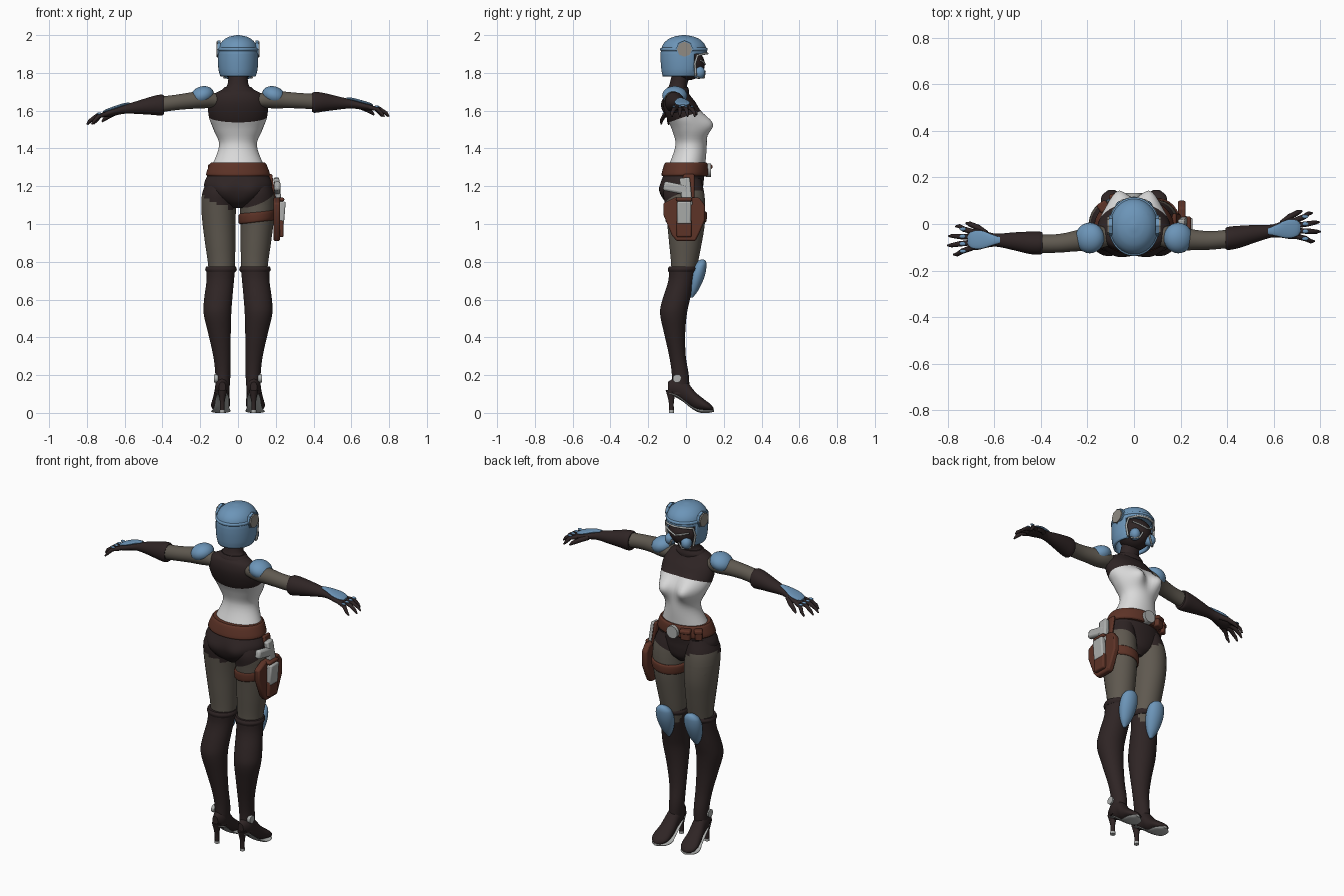
import bpy, bmesh, math
from mathutils import Vector

if "Cube" in bpy.data.objects:
    bpy.data.objects.remove(bpy.data.objects["Cube"])

def material(name, r, g, b):
    m = bpy.data.materials.new(name)
    m.use_nodes = True
    m.diffuse_color = (r, g, b, 1)
    m.node_tree.nodes["Principled BSDF"].inputs["Base Color"].default_value = (r, g, b, 1)
    return m

DARK = material("dark_leather", .028, .018, .018)
GREY = material("olive_grey_cloth", .115, .1, .08)
WHITE = material("white_cloth", .7, .7, .7)
BLUE = material("blue_armour", .15, .3, .48)
BROWN = material("brown_leather", .11, .033, .02)
METAL = material("pale_metal", .42, .43, .42)
BEIGE = material("beige_cap", .28, .26, .23)
parts = []

def finish(name, bm, *mats):
    bmesh.ops.recalc_face_normals(bm, faces=bm.faces)
    mesh = bpy.data.meshes.new(name)
    bm.to_mesh(mesh)
    bm.free()
    for m in mats:
        mesh.materials.append(m)
    ob = bpy.data.objects.new(name, mesh)
    bpy.context.collection.objects.link(ob)
    parts.append(ob)
    return ob

def smooth_keys(keys, sub):
    """Smooth interpolation of section tuples, the first entry being the position."""
    def slope(i, j):
        a, b = keys[max(i - 1, 0)], keys[min(i + 1, len(keys) - 1)]
        return (b[j] - a[j]) / (b[0] - a[0])
    out = []
    for i in range(len(keys) - 1):
        a, b = keys[i], keys[i + 1]
        h = b[0] - a[0]
        for k in range(sub):
            t = k / sub
            row = [a[0] + h * t]
            for j in range(1, 5):
                row.append((2*t**3 - 3*t*t + 1) * a[j] + (t**3 - 2*t*t + t) * h * slope(i, j)
                           + (3*t*t - 2*t**3) * b[j] + (t**3 - t*t) * h * slope(i + 1, j))
            out.append(row)
    return out + [list(keys[-1])]

def loft(name, keys, mats, axis="z", n=28, sub=4, s=1, warp=None, cuts=(), rule=None, drop=None):
    """Elliptical sections along an axis: (position, centre a, centre b, radius a, radius b)."""
    bm = bmesh.new()
    rings = []
    for p, ca, cb, ra, rb in smooth_keys(keys, sub):
        ring = []
        for k in range(n):
            t = 2 * math.pi * (k + .5) / n
            a = ca + max(ra, .002) * math.cos(t)
            b = cb + max(rb, .002) * math.sin(t)
            co = Vector({"z": (a, b, p), "x": (p, a, b), "y": (a, p, b)}[axis])
            if warp:
                co = Vector(warp(*co))
            ring.append(bm.verts.new((co.x * s, co.y, co.z)))
        rings.append(ring)
    for r, q in zip(rings, rings[1:]):
        for k in range(n):
            bm.faces.new((r[k], r[(k + 1) % n], q[(k + 1) % n], q[k]))
    bm.faces.new(rings[0])
    bm.faces.new(rings[-1])
    # colour borders and openings follow clean cuts
    for co, no in cuts:
        bmesh.ops.bisect_plane(bm, geom=bm.verts[:] + bm.edges[:] + bm.faces[:], plane_co=co, plane_no=no)
    if rule:
        for f in bm.faces:
            f.material_index = rule(f.calc_center_median())
    if drop:
        gone = [f for f in bm.faces if drop(f.calc_center_median())]
        bmesh.ops.delete(bm, geom=gone, context="FACES")
    return finish(name, bm, *mats)

def take(name, mat, scale, rot):
    ob = bpy.context.object
    ob.name, ob.scale, ob.rotation_euler = name, scale, rot
    ob.data.materials.append(mat)
    parts.append(ob)
    return ob

def box(name, loc, size, mat, rot=(0, 0, 0), bevel=.008):
    bpy.ops.mesh.primitive_cube_add(size=1, location=loc)
    ob = take(name, mat, size, rot)
    bpy.ops.object.transform_apply(location=False, rotation=False, scale=True)
    mod = ob.modifiers.new("bevel", "BEVEL")
    mod.width, mod.segments = bevel, 2

def ball(name, loc, size, mat, rot=(0, 0, 0)):
    bpy.ops.mesh.primitive_uv_sphere_add(segments=24, ring_count=14, location=loc)
    take(name, mat, size, rot)

def disc(name, loc, r, depth, mat, rot, sides=20):
    bpy.ops.mesh.primitive_cylinder_add(vertices=sides, radius=r, depth=depth, location=loc)
    take(name, mat, (1, 1, 1), rot)

def tube(name, pts, radii, mat):
    cu = bpy.data.curves.new(name, "CURVE")
    cu.dimensions, cu.bevel_depth, cu.bevel_resolution, cu.use_fill_caps = "3D", 1, 3, True
    sp = cu.splines.new("POLY")
    sp.points.add(len(pts) - 1)
    for p, co, r in zip(sp.points, pts, radii):
        p.co, p.radius = (*co, 1), r
    cu.materials.append(mat)
    bpy.context.collection.objects.link(bpy.data.objects.new(name, cu))

# torso, with bust and seat pushed out of the plain sections
def figure(x, y, z):
    if y > 0:
        y += .055 * math.exp(-((abs(x) - .07) / .05)**2 - ((z - 1.53) / .055)**2)
    elif z < 1.3:
        y -= .02 * math.exp(-((abs(x) - .08) / .06)**2 - ((z - 1.17) / .06)**2)
    return x, y, z

top_no = Vector((0, -.35, 1))
loft("torso", [(1.085, 0, -.01, .04, .06), (1.12, 0, -.015, .11, .095), (1.17, 0, -.02, .165, .11),
               (1.21, 0, -.02, .18, .112), (1.26, 0, -.01, .16, .108), (1.31, 0, .005, .137, .097),
               (1.42, 0, .027, .1, .083), (1.5, 0, .015, .13, .09), (1.57, 0, -.01, .155, .096),
               (1.64, 0, -.035, .155, .088), (1.69, 0, -.05, .125, .066), (1.72, 0, -.045, .068, .05),
               (1.76, 0, -.035, .052, .047), (1.86, 0, -.01, .052, .05)],
     (DARK, WHITE), n=48, sub=5, warp=figure, cuts=[((0, 0, 1.57), top_no)],
     rule=lambda c: int(c.z > 1.29 and (c - Vector((0, 0, 1.57))).dot(top_no) < 0))
loft("collar", [(1.69, 0, -.045, .085, .062), (1.705, 0, -.045, .088, .062), (1.725, 0, -.043, .07, .054)], (DARK,))

# belt with buckle and pouches
loft("belt", [(1.255, 0, -.008, .163, .12), (1.263, 0, -.006, .17, .124),
              (1.315, 0, 0, .151, .116), (1.325, 0, 0, .143, .108)], (BROWN,), n=40)
disc("belt_buckle", (0, .118, 1.285), .036, .03, METAL, (math.pi / 2, 0, 0))
for x, y, w in ((-.075, .108, .055), (-.132, .07, .04)):
    box("belt_pouch", (x, y, 1.283), (w, .04, .06), BROWN, (0, 0, -x * 4.5))
    box("pouch_flap", (x, y + .004, 1.303), (w + .006, .044, .024), BROWN, (0, 0, -x * 4.5))

# legs, boots and knee pads
hem_co, hem_no = Vector((.1, 0, 1.135)), Vector((-.4, -.3, 1))
for s in (1, -1):
    loft("leg", [(.7, .09, -.02, .066, .062), (.77, .087, -.01, .07, .068), (.9, .094, -.003, .081, .087),
                 (1.0, .1, 0, .088, .1), (1.1, .103, -.005, .092, .107), (1.17, .1, -.012, .088, .108),
                 (1.24, .09, -.01, .068, .09)], (GREY, DARK), s=s, cuts=[(hem_co, hem_no), ((.1, 0, 1.1), (0, 0, 1))],
         rule=lambda c: int((Vector((abs(c.x), c.y, c.z)) - hem_co).dot(hem_no) > 0))
    loft("boot", [(.1, .083, -.03, .036, .05), (.2, .08, -.03, .04, .045), (.3, .085, -.045, .046, .044),
                  (.42, .098, -.06, .06, .056), (.53, .109, -.066, .074, .072), (.6, .105, -.052, .075, .073),
                  (.7, .094, -.026, .073, .068), (.77, .09, -.018, .076, .073)], (DARK,), s=s)
    loft("boot_cuff", [(.745, .09, -.02, .077, .073), (.76, .09, -.018, .084, .079),
                       (.775, .09, -.017, .078, .074)], (DARK,), s=s)
    loft("knee_pad", [(.61, .092, .03, .008, .006), (.65, .092, .04, .032, .026), (.72, .092, .058, .05, .04),
                      (.78, .092, .075, .047, .034), (.805, .092, .084, .027, .02), (.813, .092, .088, .006, .004)],
         (BLUE,), s=s)
    loft("shoe", [(-.095, .083, .135, .018, .03), (-.05, .083, .135, .037, .055), (0, .085, .11, .039, .06),
                  (.05, .089, .065, .046, .045), (.1, .093, .04, .05, .029), (.13, .095, .028, .037, .018),
                  (.145, .096, .02, .01, .008)], (DARK,), axis="y", s=s)
    loft("sole", [(-.09, .083, .105, .02, .006), (-.04, .083, .085, .034, .007), (.03, .087, .03, .04, .007),
                  (.07, .09, .011, .05, .009), (.12, .094, .009, .045, .009), (.147, .096, .012, .014, .006)],
         (METAL,), axis="y", s=s)
    loft("heel", [(.012, .083, -.077, .012, .013), (.06, .083, -.078, .013, .014), (.12, .083, -.08, .025, .028)],
         (DARK,), s=s, n=16)
    disc("heel_tip", (s * .083, -.077, .007), .014, .014, METAL, (0, 0, 0))
    disc("ankle_stud", (s * .117, -.048, .182), .022, .02, METAL, (0, math.pi / 2, 0))

# arms, gloves and hands, one reaching slightly further forward and higher
for s in (1, -1):
    def pose(x, y, z):
        d = s * max(x - .2, 0)
        return x, y + .05 * d, z + .035 * d

    def at(x, y, z):
        x, y, z = pose(x, y, z)
        return s * x, y, z

    loft("arm", [(.11, -.055, 1.655, .04, .035), (.18, -.06, 1.66, .055, .048), (.25, -.07, 1.655, .045, .044),
                 (.33, -.077, 1.648, .04, .041), (.43, -.072, 1.638, .04, .042)], (GREY,), axis="x", s=s, warp=pose)
    ball("shoulder_pad", (s * .19, -.06, 1.68), (.064, .066, .048), BLUE, (0, s * .35, 0))
    loft("glove", [(.392, -.072, 1.637, .045, .05), (.405, -.072, 1.637, .05, .056), (.45, -.068, 1.636, .048, .05),
                   (.52, -.058, 1.63, .038, .037), (.59, -.05, 1.623, .028, .025), (.63, -.046, 1.616, .034, .022),
                   (.67, -.043, 1.607, .045, .021), (.7, -.043, 1.6, .044, .017), (.715, -.043, 1.597, .036, .01)],
         (DARK,), axis="x", s=s, warp=pose)
    loft("hand_plate", [(.575, -.05, 1.652, .012, .005), (.61, -.048, 1.645, .024, .008),
                        (.66, -.044, 1.629, .04, .009), (.7, -.043, 1.617, .034, .007), (.715, -.043, 1.611, .016, .004)],
         (BLUE,), axis="x", s=s, warp=pose)
    for k, reach in enumerate((.765, .795, .8, .775)):
        y = -.008 - .023 * k
        tip = y + (y + .043) * .75
        mid = (y + tip) / 2
        tube("finger", [at(.695, y, 1.6), at((.7 + reach) / 2, mid, 1.59), at(reach - .015, tip, 1.567),
                        at(reach, tip, 1.548)], (.012, .0115, .009, .004), DARK)
        ball("knuckle_plate", at(.735, mid, 1.603), (.014, .008, .006), BLUE)
    tube("thumb", [at(.635, -.02, 1.61), at(.67, .008, 1.595), at(.705, .025, 1.575), at(.72, .03, 1.56)],
         (.014, .013, .011, .005), DARK)

# helmet shell, cut open at the face
helmet = loft("helmet", [(1.782, 0, -.018, .094, .106), (1.82, 0, -.013, .104, .118), (1.9, 0, -.011, .107, .124),
                         (1.945, 0, -.011, .099, .114), (1.975, 0, -.011, .076, .088), (1.992, 0, -.011, .045, .052),
                         (2, 0, -.011, .008, .01)], (BLUE,), n=40, cuts=[((0, .045, 0), (0, 1, 0)), ((0, 0, 1.9), (0, 0, 1))],
              drop=lambda c: c.z < 1.783 or (c.y > .045 and c.z < 1.9))
shell = helmet.modifiers.new("thickness", "SOLIDIFY")
shell.thickness, shell.offset = .012, -1
loft("helmet_band", [(1.916, 0, -.011, .105, .122), (1.921, 0, -.011, .109, .126), (1.93, 0, -.011, .108, .125),
                     (1.934, 0, -.011, .101, .117)], (BLUE,), n=40)
ball("masked_face", (0, .006, 1.845), (.09, .094, .085), DARK)
rim = [(.085, .052, 1.785), (.094, .048, 1.85), (.088, .06, 1.892), (.05, .1, 1.902), (0, .113, 1.903)]
rim += [(-x, y, z) for x, y, z in rim[-2::-1]]
tube("face_rim", rim, [.006] * len(rim), METAL)
visor = [(x, .1 - 4 * x * x, 1.845 + .3 * abs(x)) for x in (-.075, -.04, 0, .04, .075)]
tube("visor_lower_rim", visor, [.005] * len(visor), METAL)
for s in (1, -1):
    ball("cheek_guard", (s * .05, .068, 1.802), (.03, .034, .034), BLUE, (.3, 0, -s * .5))
    tube("cheek_rim", [(s * .075, .06, 1.775), (s * .04, .095, 1.775), (s * .022, .1, 1.81)], [.005] * 3, METAL)
    disc("ear_cap", (s * .106, -.008, 1.925), .04, .018, BEIGE, (0, math.pi / 2, 0), 8)
    disc("ear_cap_ring", (s * .1, -.008, 1.925), .046, .016, BLUE, (0, math.pi / 2, 0), 8)

# thigh holster, straps and sidearm
loft("thigh_strap", [(1.01, .1, 0, .09, .103), (1.017, .1, 0, .097, .109), (1.058, .101, 0, .099, .111),
                     (1.065, .101, 0, .092, .105)], (BROWN,), warp=lambda x, y, z: (x, y, z + .12 * (x - .1)))
bm = bmesh.new()
outline = [(-.12, 1.11), (-.12, 1.05), (-.075, .94), (-.05, .91), (.05, .91), (.07, .95),
           (.1, 1.02), (.1, 1.1), (.07, 1.14), (-.06, 1.14)]
face = bm.faces.new([bm.verts.new((.188, y, z)) for y, z in outline])
side = bmesh.ops.extrude_face_region(bm, geom=[face])
bmesh.ops.translate(bm, verts=[v for v in side["geom"] if isinstance(v, bmesh.types.BMVert)], vec=(.034, 0, 0))
edge = finish("holster", bm, BROWN).modifiers.new("bevel", "BEVEL")
edge.width, edge.segments = .008, 2
box("holster_hanger", (.183, .015, 1.19), (.018, .06, .15), BROWN, (0, -.15, 0))
box("holster_pocket", (.226, -.01, .975), (.03, .08, .09), BROWN)
box("sidearm_body", (.232, -.01, 1.06), (.032, .075, .12), METAL, (0, .08, 0))
box("sidearm_frame", (.21, 0, 1.17), (.03, .055, .15), METAL, (.1, -.1, 0))
box("sidearm_grip", (.208, -.055, 1.19), (.034, .13, .05), METAL, (-.2, 0, 0), .012)
box("sidearm_band", (.225, -.01, 1.13), (.04, .085, .02), BROWN)

# smooth shading with sharp edges kept
bpy.ops.object.select_all(action="DESELECT")
for ob in parts:
    ob.select_set(True)
bpy.context.view_layer.objects.active = parts[0]
bpy.ops.object.shade_smooth_by_angle(angle=math.radians(40))
